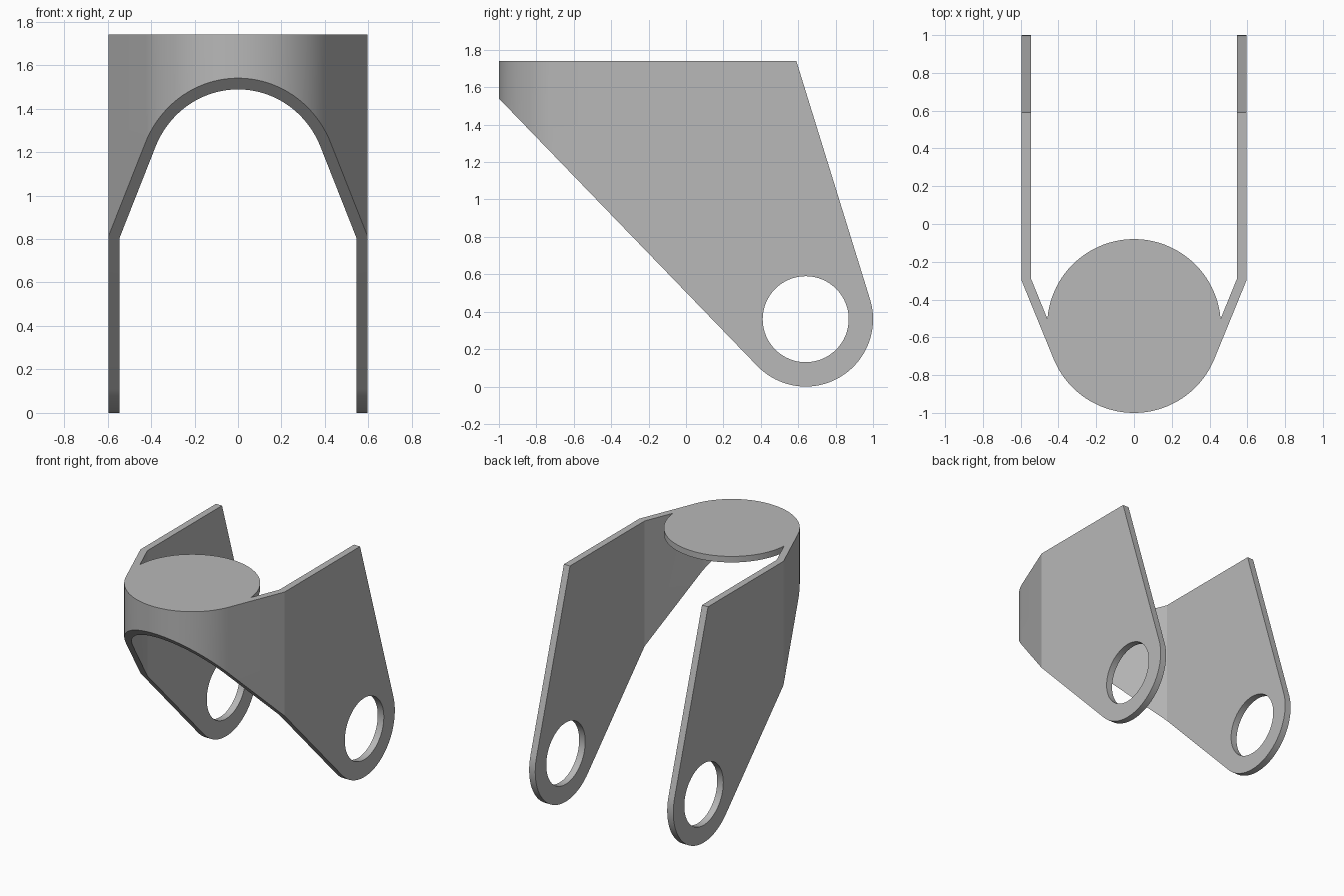
import bpy, bmesh, math
from mathutils import Vector

cube = bpy.data.objects.get("Cube")
if cube:
    bpy.data.objects.remove(cube, do_unlink=True)

# Main dimensions
HALF_W, THICK, TOP = 0.595, 0.05, 1.74
CAP_R, CAP_Y, BEND_Y = 0.46, -0.54, -0.30
EYE, EYE_R, HOLE_R = Vector((0.64, 0.36)), 0.36, 0.23

grey = bpy.data.materials.new("plain_grey")
grey.use_nodes = True
grey.diffuse_color = (0.48, 0.48, 0.48, 1)
grey.node_tree.nodes["Principled BSDF"].inputs["Base Color"].default_value = grey.diffuse_color


def arc(cx, cy, r, a0, a1, n):
    return [(cx + r * math.cos(a0 + (a1 - a0) * i / n),
             cy + r * math.sin(a0 + (a1 - a0) * i / n)) for i in range(n + 1)]


def prism(name, outline, lo, hi, sideways=False):
    """Extrude an outline along z, or a (y, z) outline along x."""
    bm = bmesh.new()
    place = (lambda p: (lo, p[0], p[1])) if sideways else (lambda p: (p[0], p[1], lo))
    face = bm.faces.new([bm.verts.new(place(p)) for p in outline])
    new = bmesh.ops.extrude_face_region(bm, geom=[face])["geom"]
    move = Vector((hi - lo, 0, 0)) if sideways else Vector((0, 0, hi - lo))
    bmesh.ops.translate(bm, vec=move, verts=[v for v in new if isinstance(v, bmesh.types.BMVert)])
    bmesh.ops.recalc_face_normals(bm, faces=bm.faces)
    mesh = bpy.data.meshes.new(name)
    bm.to_mesh(mesh)
    bm.free()
    mesh.materials.append(grey)
    obj = bpy.data.objects.new(name, mesh)
    bpy.context.collection.objects.link(obj)
    return obj


def combine(target, tool, operation):
    mod = target.modifiers.new(operation.lower(), 'BOOLEAN')
    mod.operation, mod.object, mod.solver = operation, tool, 'EXACT'
    bpy.context.view_layer.objects.active = target
    bpy.ops.object.modifier_apply(modifier=mod.name)
    bpy.data.objects.remove(tool, do_unlink=True)


def tangent_angle(point, centre, r, side):
    d = Vector(point) - Vector(centre)
    return math.atan2(d.y, d.x) + side * math.acos(r / d.length)


# Bent strap: round front, slanted shoulders, straight parallel arms
a = tangent_angle((HALF_W, BEND_Y), (0, CAP_Y), CAP_R, -1)
front = (a, -math.pi - a)
inner_x, inner_r = HALF_W - THICK, CAP_R - THICK
inner_y = CAP_Y + (inner_r - inner_x * math.cos(a)) / math.sin(a)
outer_arc = arc(0, CAP_Y, CAP_R, *front, 48)
inner_arc = arc(0, CAP_Y, inner_r, *front, 48)
outer = [(HALF_W, 1.2), (HALF_W, BEND_Y)] + outer_arc + [(-HALF_W, BEND_Y), (-HALF_W, 1.2)]
inner = [(inner_x, 1.2), (inner_x, inner_y)] + inner_arc + [(-inner_x, inner_y), (-inner_x, 1.2)]
bracket = prism("bracket", outer + inner[::-1], -0.2, 2.0)

# Round cap joined to the front of the strap
back_arc = arc(0, CAP_Y, CAP_R, math.pi - a, a, 64)[1:-1]
cap = prism("cap", outer_arc + [(x, y) for x, y in back_arc], TOP - 0.045, 1.9)
combine(bracket, cap, 'UNION')

# Side shape: flat top, tapering to a rounded eye at the foot
nose, heel = Vector((-1, 1.54)), Vector((0.59, TOP))
low = tangent_angle(nose, EYE, EYE_R, 1)
high = tangent_angle(heel, EYE, EYE_R, -1)
eye_arc = arc(*EYE, EYE_R, low - 2 * math.pi if low > high else low, high, 48)
ahead = nose + (nose - Vector(eye_arc[0])) * 0.15
side = prism("side_shape", [(ahead.x, TOP), tuple(ahead)] + eye_arc + [tuple(heel)], -0.8, 0.8, True)
combine(bracket, side, 'INTERSECT')

# Pivot hole through both arms
hole = prism("pivot_hole", arc(*EYE, HOLE_R, 0, 2 * math.pi, 64)[:-1], -0.9, 0.9, True)
combine(bracket, hole, 'DIFFERENCE')

bpy.ops.object.select_all(action='DESELECT')
bracket.select_set(True)
bpy.context.view_layer.objects.active = bracket
bpy.ops.object.shade_smooth_by_angle(angle=math.radians(20))
